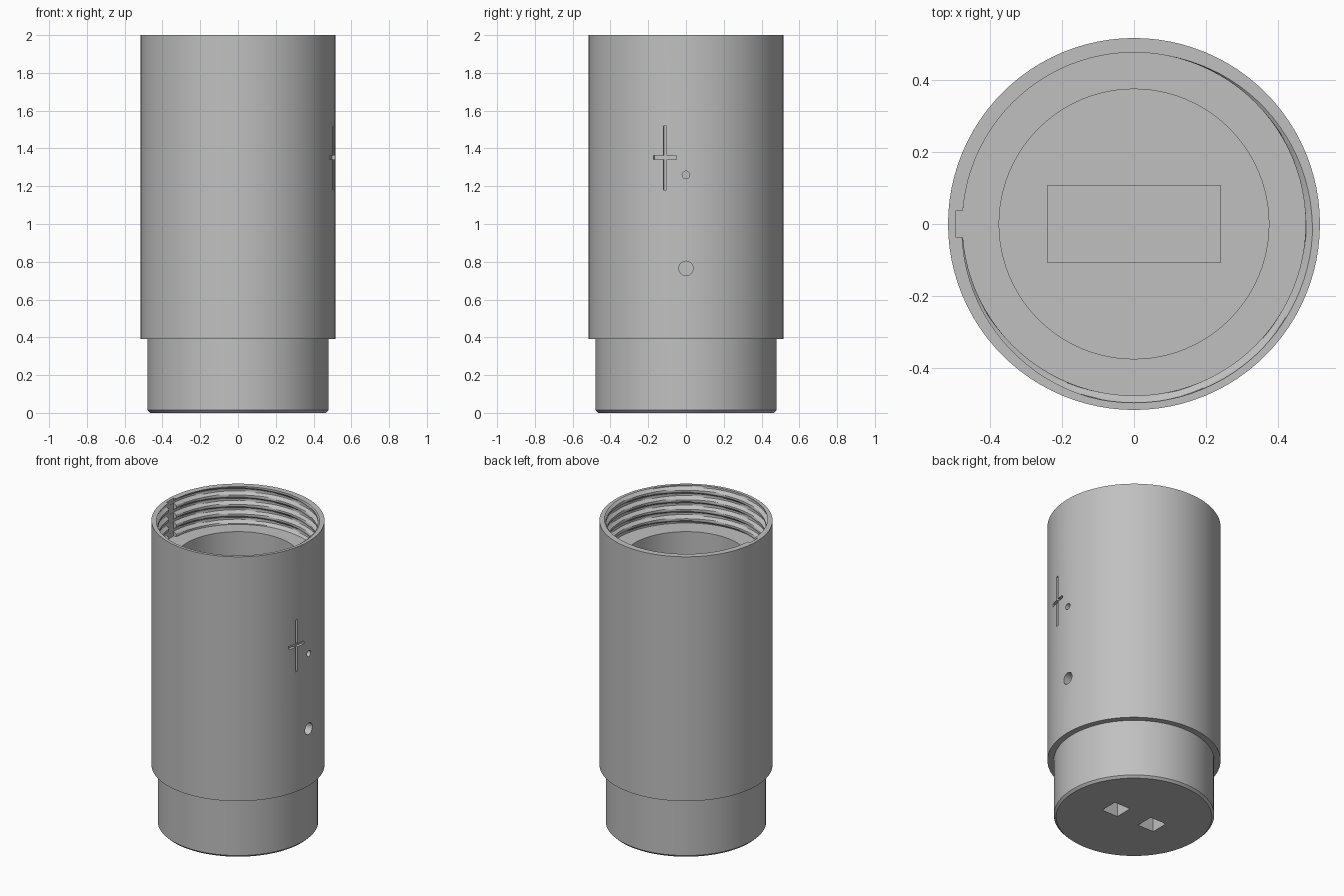
import bpy, bmesh, math
from mathutils import Matrix

if "Cube" in bpy.data.objects:
    bpy.data.objects.remove(bpy.data.objects["Cube"])

SEGS = 96
TOP, LEDGE, FLOOR = 2.0, 1.75, 0.4
PITCH, MINOR, MAJOR = 0.0625, 0.477, 0.497

grey = bpy.data.materials.new("grey_plastic")
grey.use_nodes = True
colour = (0.53, 0.53, 0.53, 1)
grey.diffuse_color = colour
grey.node_tree.nodes["Principled BSDF"].inputs["Base Color"].default_value = colour


def make_object(name, bm):
    bmesh.ops.recalc_face_normals(bm, faces=bm.faces)
    mesh = bpy.data.meshes.new(name)
    bm.to_mesh(mesh)
    bm.free()
    mesh.materials.append(grey)
    obj = bpy.data.objects.new(name, mesh)
    bpy.context.collection.objects.link(obj)
    return obj


def thread_radius(angle, z):
    # Trapezoid wave that climbs one pitch per turn
    phase = ((z - TOP) / PITCH - angle / math.tau - 0.15) % 1
    wave = min(max(2.2 * abs(2 * phase - 1) - 0.6, 0), 1)
    return MINOR + (MAJOR - MINOR) * wave


# Body: outer wall, threaded mouth, then bore and floor
outer = [(0.465, 0), (0.479, 0.014), (0.479, 0.39), (0.517, 0.39), (0.517, TOP)]
bore = [(0.375, LEDGE), (0.375, FLOOR)]
steps = 40
thread = [(None, TOP + (LEDGE - TOP) * i / steps) for i in range(steps + 1)]
bm = bmesh.new()
rings = []
for radius, z in outer + thread + bore:
    ring = []
    for i in range(SEGS):
        a = math.tau * i / SEGS
        r = radius or thread_radius(a, z)
        ring.append(bm.verts.new((r * math.cos(a), r * math.sin(a), z)))
    rings.append(ring)
for low, high in zip(rings, rings[1:]):
    for i in range(SEGS):
        j = (i + 1) % SEGS
        bm.faces.new((low[i], low[j], high[j], high[i]))
bm.faces.new(rings[0])
bm.faces.new(rings[-1])
body = make_object("threaded_housing", bm)


def box_cutter(name, centre, size, turn=0):
    bm = bmesh.new()
    bmesh.ops.create_cube(bm, size=1)
    bm.transform(Matrix.Rotation(turn, 4, "Z") @ Matrix.Translation(centre)
                 @ Matrix.Diagonal((*size, 1)))
    return make_object(name, bm)


def hole_cutter(name, radius, z):
    bm = bmesh.new()
    bmesh.ops.create_cone(bm, cap_ends=True, segments=32, radius1=radius,
                          radius2=radius, depth=0.3)
    bm.transform(Matrix.Translation((0.45, 0, z)) @ Matrix.Rotation(math.pi / 2, 4, "Y"))
    return make_object(name, bm)


# Openings: side holes, key slot, floor pocket, contact pits and plus mark
mark_turn = math.radians(-12.4)
cutters = [
    hole_cutter("small_hole", 0.02, 1.26),
    hole_cutter("large_hole", 0.038, 0.765),
    box_cutter("key_slot", (-0.445, 0, 1.9), (0.1, 0.074, 0.3)),
    box_cutter("floor_pocket", (0, 0, 0.35), (0.48, 0.214, 0.3)),
    box_cutter("mark_upright", (0.547, 0, 1.35), (0.1, 0.018, 0.34), mark_turn),
    box_cutter("mark_bar", (0.547, 0, 1.352), (0.1, 0.125, 0.02), mark_turn),
]
for side in (-1, 1):
    cutters.append(box_cutter("contact_pit", (side * 0.14, 0, 0), (0.118, 0.118, 0.22)))

bpy.context.view_layer.objects.active = body
for cutter in cutters:
    cutter.hide_render = True
    mod = body.modifiers.new(cutter.name, "BOOLEAN")
    mod.operation = "DIFFERENCE"
    mod.solver = "EXACT"
    mod.object = cutter
    bpy.ops.object.modifier_apply(modifier=mod.name)
    bpy.data.objects.remove(cutter)

bpy.ops.object.select_all(action="DESELECT")
body.select_set(True)
bpy.ops.object.shade_smooth_by_angle(angle=math.radians(25))
